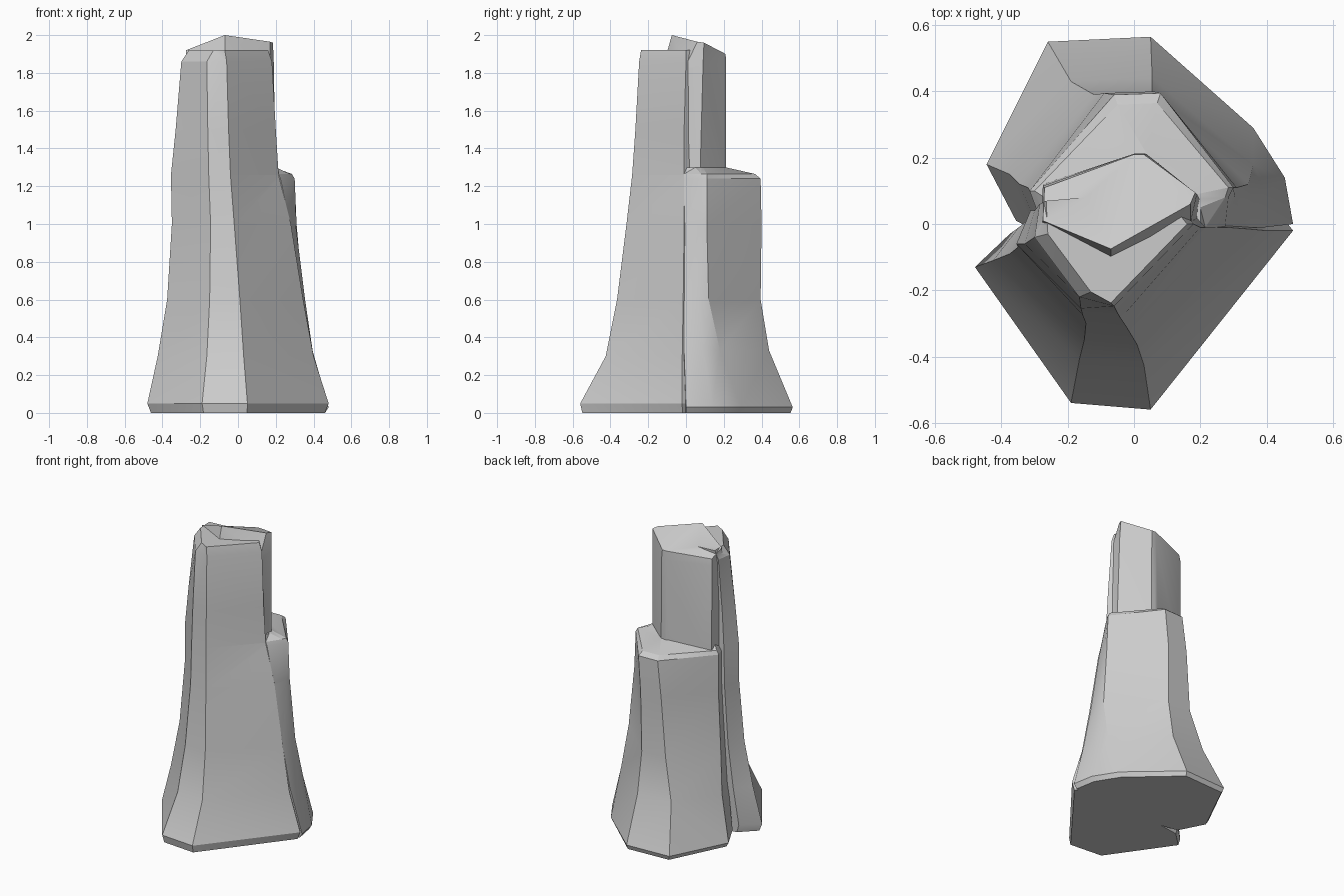
import bpy, bmesh, math

if "Cube" in bpy.data.objects:
    bpy.data.objects.remove(bpy.data.objects["Cube"])


def loft(name, rings):
    """Skin a stack of rings of (x, y, z) points and cap both ends."""
    bm = bmesh.new()
    vs = [[bm.verts.new(p) for p in r] for r in rings]
    n = len(rings[0])
    for a, b in zip(vs, vs[1:]):
        for i in range(n):
            j = (i + 1) % n
            bm.faces.new((a[i], a[j], b[j], b[i]))
    bm.faces.new(vs[0])
    bm.faces.new(vs[-1])
    bmesh.ops.triangulate(bm, faces=bm.faces[:])
    bmesh.ops.recalc_face_normals(bm, faces=bm.faces[:])
    me = bpy.data.meshes.new(name)
    bm.to_mesh(me)
    bm.free()
    ob = bpy.data.objects.new(name, me)
    bpy.context.collection.objects.link(ob)
    return ob


def with_foot(rings):
    """Add a slightly smaller ring on the ground below the first ring."""
    return [[(x * .96, y * .98, 0) for x, y, z in rings[0]]] + rings


# Front slab: z, then left tip, two front corners, right corner
slab = [
    (.05, -.48, -.13, -.19, -.54, .05, -.56, .48, -.02),
    (.30, -.425, -.11, -.165, -.41, .03, -.425, .40, -.02),
    (.60, -.375, -.09, -.15, -.35, .01, -.365, .345, -.015),
    (1.0, -.35, -.07, -.145, -.30, -.02, -.315, .28, -.01),
    (1.26, -.355, -.06, -.155, -.275, -.04, -.285, .215, -.01),
    (1.5, -.33, -.06, -.16, -.255, -.05, -.268, .20, -.01),
    (1.86, -.30, -.04, -.165, -.22, -.06, -.248, .18, 0),
    (1.92, -.26, -.03, -.13, -.205, -.07, -.238, .16, 0),
]
rings = []
for z, lx, ly, ax, ay, bx, by, rx, ry in slab:
    pts = [(lx, ly), (ax, ay), (bx, by), (rx, ry),
           (rx - .08, ry + .1), (lx * .5 - .135, ly + .1)]
    rings.append([(x, y, z) for x, y in pts])
pillar = loft("rock_pillar", with_foot(rings))

# Back lump ending in a ledge: z, then left, two back corners, three right corners
lump = [
    (.03, -.445, .18, -.26, .55, .05, .565, .36, .29, .455, .14, .48, 0),
    (.33, -.375, .15, -.19, .43, .055, .44, .36, .18, .395, .09, .395, -.01),
    (.60, -.345, .12, -.12, .39, .055, .395, .345, .12, .355, .07, .34, -.01),
    (1.0, -.32, .11, -.09, .395, .06, .40, .31, .11, .305, .08, .275, -.01),
    (1.24, -.315, .10, -.06, .39, .08, .395, .30, .11, .285, .08, .225, -.01),
    (1.265, -.30, .10, -.05, .36, .07, .365, .285, .11, .275, .08, .215, -.01),
    (1.30, -.27, .08, -.02, .20, .04, .21, .19, .09, .20, .05, .20, 0),
]
rings = []
for z, *c in lump:
    pts = list(zip(c[::2], c[1::2])) + [(0, -.05), (c[0] * .8, c[1] - .17)]
    rings.append([(x, y, z) for x, y in pts])
back = loft("back_ledge", with_foot(rings))

# Tall core with a tilted top
foot = [(-.28, 0), (-.05, -.1), (.195, 0), (.20, .07), (.04, .21), (0, .212), (-.275, .12)]
top = [(-.275, .01, 1.92), (-.07, -.075, 2.0), (.17, .06, 1.965), (.185, .095, 1.96),
       (.03, .21, 1.90), (0, .21, 1.90), (-.27, .11, 1.88)]
low = [(-.28, 0), (-.07, -.12), (.17, 0), (.19, .09), (.035, .212), (0, .212), (-.275, .115)]
core = loft("tall_core", [[(x, y, 1.1) for x, y in foot],
                          [(x, y, 1.84) for x, y in low], top])

# Fuse into one rock
for part in (back, core):
    mod = pillar.modifiers.new("fuse", 'BOOLEAN')
    mod.operation, mod.solver, mod.object = 'UNION', 'EXACT', part
    bpy.context.view_layer.objects.active = pillar
    bpy.ops.object.modifier_apply(modifier=mod.name)
    bpy.data.objects.remove(part)

bpy.ops.object.select_all(action='DESELECT')
pillar.select_set(True)
bpy.context.view_layer.objects.active = pillar
bpy.ops.object.shade_smooth_by_angle(angle=math.radians(25))
